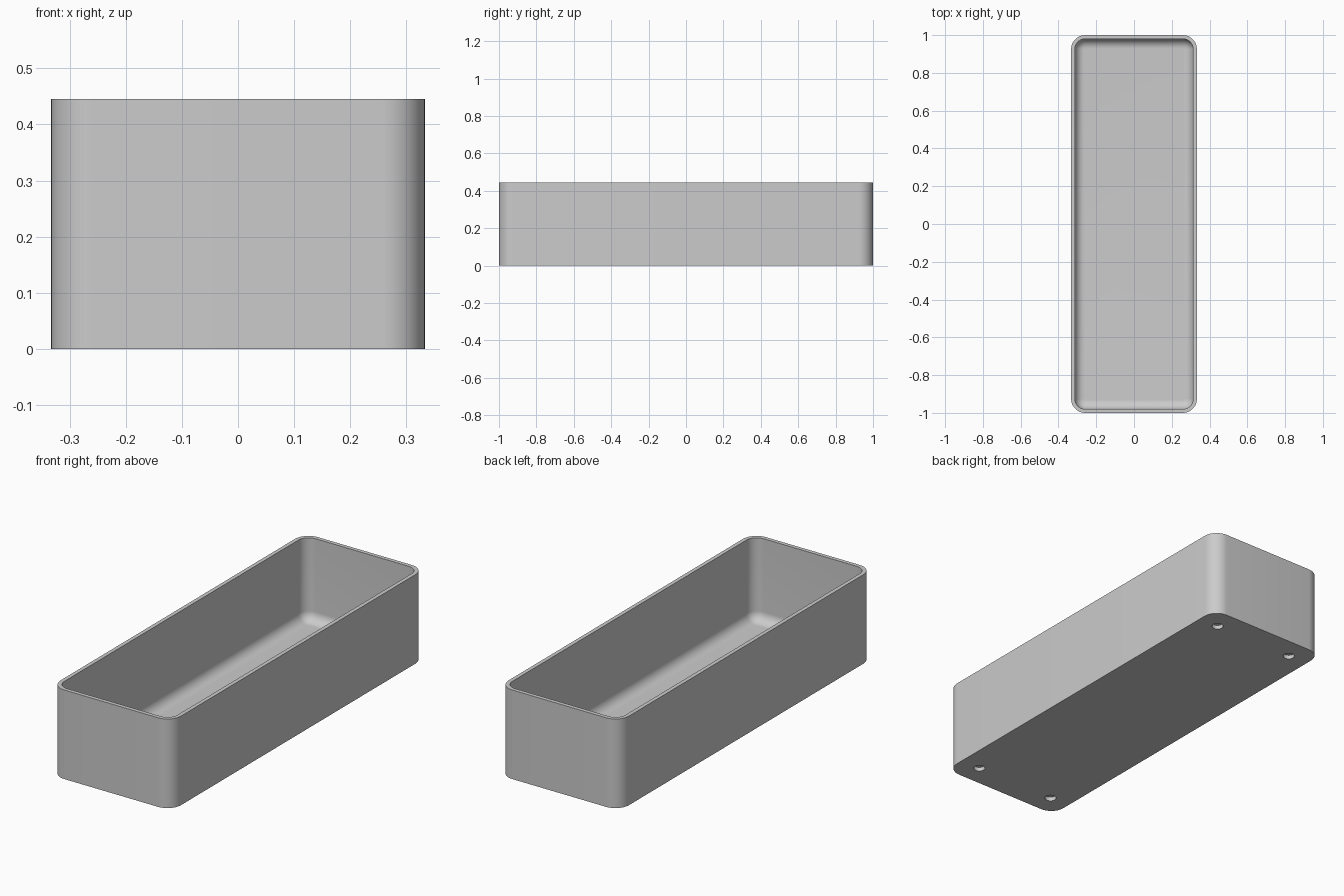
import bpy, bmesh, math

if "Cube" in bpy.data.objects:
    bpy.data.objects.remove(bpy.data.objects["Cube"], do_unlink=True)

HALF_X, HALF_Y, HEIGHT = 0.333, 1.0, 0.445
CORNER, WALL, FLOOR, FILLET = 0.075, 0.02, 0.03, 0.05
STEPS = 12

grey = bpy.data.materials.new("light grey")
grey.use_nodes = True
colour = (0.6, 0.6, 0.6, 1)
grey.diffuse_color = colour
grey.node_tree.nodes["Principled BSDF"].inputs["Base Color"].default_value = colour


def ring(bm, inset, z):
    """Rounded rectangle, inset from the outer wall."""
    r = max(CORNER - inset, 0.004)
    cx, cy = HALF_X - inset - r, HALF_Y - inset - r
    verts = []
    for i, (sx, sy) in enumerate([(1, 1), (-1, 1), (-1, -1), (1, -1)]):
        for k in range(STEPS + 1):
            a = math.pi / 2 * (i + k / STEPS)
            verts.append(bm.verts.new((sx * cx + r * math.cos(a), sy * cy + r * math.sin(a), z)))
    return verts


# Section of the tray: outer wall, rim, inner wall, rounded floor edge
section = [(0, 0), (0, HEIGHT), (WALL, HEIGHT)]
for k in range(STEPS + 1):
    a = math.pi / 2 * k / STEPS
    section.append((WALL + FILLET * (1 - math.cos(a)), FLOOR + FILLET * (1 - math.sin(a))))

bm = bmesh.new()
rings = [ring(bm, inset, z) for inset, z in section]
for lower, upper in zip(rings, rings[1:]):
    for i in range(len(lower)):
        j = (i + 1) % len(lower)
        bm.faces.new((lower[i], lower[j], upper[j], upper[i]))
bm.faces.new(rings[0][::-1])
bm.faces.new(rings[-1])
bmesh.ops.recalc_face_normals(bm, faces=bm.faces)
mesh = bpy.data.meshes.new("tray")
bm.to_mesh(mesh)
bm.free()
tray = bpy.data.objects.new("tray", mesh)
bpy.context.collection.objects.link(tray)
mesh.materials.append(grey)

# Four shallow round sockets under the corners
for sx in (-1, 1):
    for sy in (-1, 1):
        bpy.ops.mesh.primitive_cylinder_add(vertices=32, radius=0.027, depth=0.04,
                                            location=(sx * 0.223, sy * 0.89, 0))
        cutter = bpy.context.object
        cutter.name = "socket_cutter"
        cutter.data.materials.append(grey)
        cut = tray.modifiers.new("socket", 'BOOLEAN')
        cut.operation, cut.solver, cut.object = 'DIFFERENCE', 'EXACT', cutter
        bpy.ops.object.select_all(action='DESELECT')
        tray.select_set(True)
        bpy.context.view_layer.objects.active = tray
        bpy.ops.object.modifier_apply(modifier=cut.name)
        bpy.data.objects.remove(cutter, do_unlink=True)

bpy.ops.object.shade_smooth_by_angle(angle=math.radians(30))
